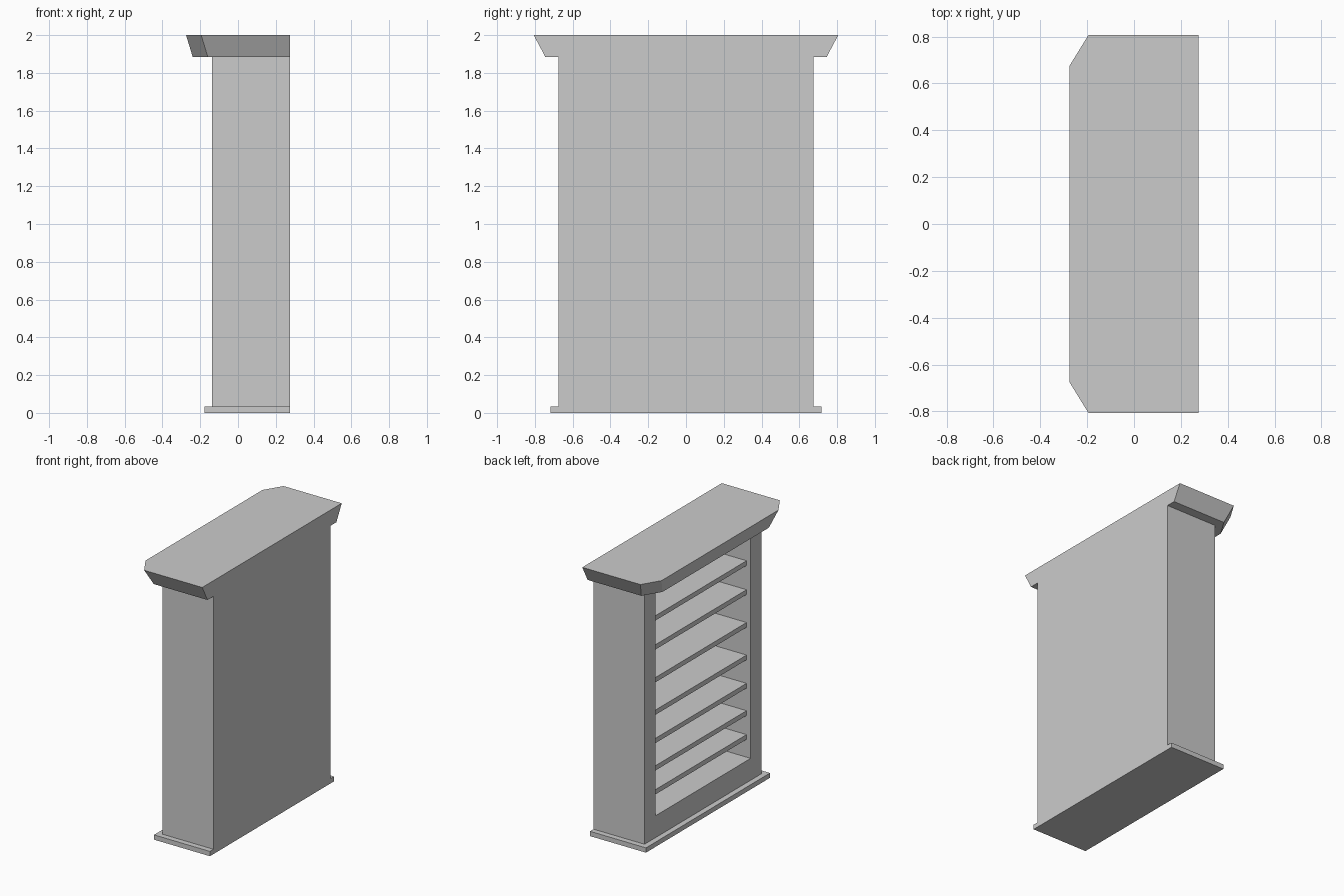
import bpy, bmesh

if "Cube" in bpy.data.objects:
    bpy.data.objects.remove(bpy.data.objects["Cube"])

BACK = 0.275      # plane shared by all rear faces
RECESS = 0.155    # rear wall of the shelf recess


def loft(name, rings):
    """Closed solid skinned through equal-length rings of points."""
    bm = bmesh.new()
    loops = [[bm.verts.new(p) for p in ring] for ring in rings]
    n = len(loops[0])
    for a, b in zip(loops, loops[1:]):
        for i in range(n):
            j = (i + 1) % n
            bm.faces.new((a[i], a[j], b[j], b[i]))
    bm.faces.new(loops[0])
    bm.faces.new(loops[-1])
    bmesh.ops.recalc_face_normals(bm, faces=bm.faces)
    mesh = bpy.data.meshes.new(name)
    bm.to_mesh(mesh)
    bm.free()
    obj = bpy.data.objects.new(name, mesh)
    bpy.context.collection.objects.link(obj)
    return obj


def upright(x, half, z0, z1):
    return [(x, -half, z0), (x, half, z0), (x, half, z1), (x, -half, z1)]


def box(name, x0, x1, half, z0, z1):
    return loft(name, [upright(x0, half, z0, z1), upright(x1, half, z0, z1)])


def crown_outline(x, half, z):
    # rectangle with its two front corners cut off
    cx, cy = 0.08, 0.13
    return [(BACK, -half, z), (x + cx, -half, z), (x, -half + cy, z),
            (x, half - cy, z), (x + cx, half, z), (BACK, half, z)]


# Plinth
box("base_plinth", -0.178, BACK, 0.717, 0, 0.035)

# Case: outer shell folded inward to a recess that is open towards -x
loft("bookcase_body", [
    upright(BACK, 0.676, 0.035, 1.885),
    upright(-0.138, 0.676, 0.035, 1.885),
    upright(-0.138, 0.55, 0.195, 1.83),
    upright(RECESS, 0.55, 0.195, 1.83),
])

# Flared crown with clipped front corners
loft("crown", [
    crown_outline(-0.24, 0.745, 1.885),
    crown_outline(-0.275, 0.806, 2.0),
])

# Shelves, slightly set back from the opening
for i, top in enumerate((0.36, 0.535, 0.735, 0.942, 1.18, 1.42, 1.632)):
    box(f"shelf_{i + 1}", -0.105, RECESS, 0.55, top - 0.035, top)
